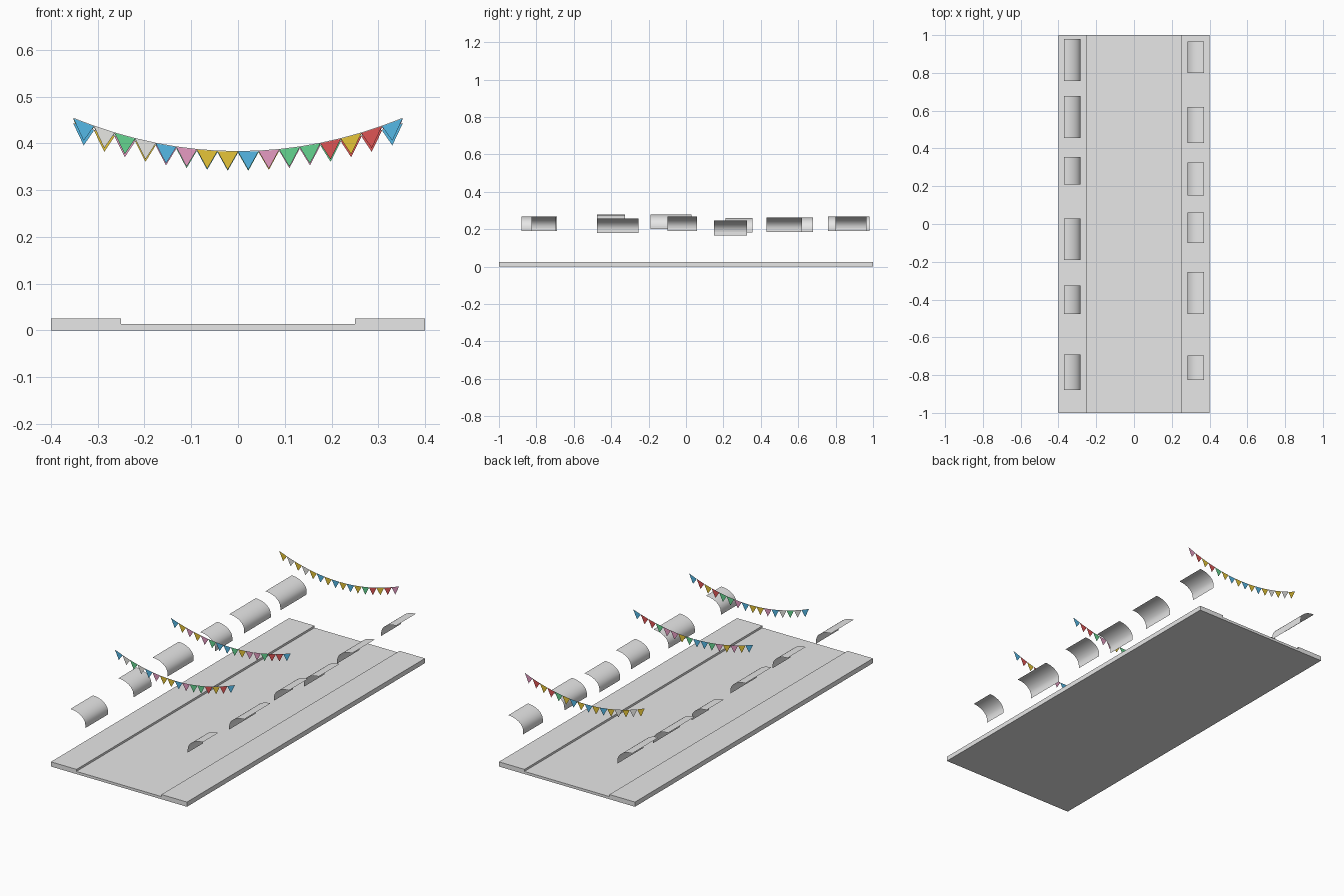
import bpy
import math

cube = bpy.data.objects.get("Cube")
if cube:
    bpy.data.objects.remove(cube, do_unlink=True)


def make_material(name, rgb):
    mat = bpy.data.materials.new(name)
    mat.use_nodes = True
    color = (*rgb, 1.0)
    mat.diffuse_color = color
    bsdf = next(n for n in mat.node_tree.nodes if n.type == 'BSDF_PRINCIPLED')
    bsdf.inputs["Base Color"].default_value = color
    return mat


grey = make_material("stone_grey", (0.8, 0.8, 0.8))
flag_colors = {
    "B": make_material("flag_blue", (0.09, 0.48, 0.79)),
    "W": make_material("flag_white", (0.8, 0.8, 0.77)),
    "G": make_material("flag_green", (0.13, 0.66, 0.28)),
    "P": make_material("flag_pink", (0.79, 0.33, 0.54)),
    "Y": make_material("flag_yellow", (0.79, 0.56, 0.04)),
    "R": make_material("flag_red", (0.74, 0.09, 0.09)),
}


def make_object(name, verts, faces, mats):
    mesh = bpy.data.meshes.new(name)
    mesh.from_pydata(verts, [], faces)
    for mat in mats:
        mesh.materials.append(mat)
    mesh.update()
    obj = bpy.data.objects.new(name, mesh)
    bpy.context.collection.objects.link(obj)
    return obj


def extrude_profile(name, profile, y0, y1, closed=False, flip=False):
    """Sweep an (x, z) profile along y; closed profiles get end caps."""
    n = len(profile)
    verts = [(x, y, z) for y in (y0, y1) for x, z in profile]
    count = n if closed else n - 1
    faces = [(i, (i + 1) % n, n + (i + 1) % n, n + i) for i in range(count)]
    if closed:
        faces += [tuple(reversed(range(n))), tuple(range(n, 2 * n))]
    if flip:
        faces = [tuple(reversed(f)) for f in faces]
    return make_object(name, verts, faces, [grey])


# Street slab: lowered road between two raised pavements
half = [(0.4, 0), (0.4, 0.025), (0.25, 0.025), (0.25, 0.014)]
street_profile = half + [(-x, z) for x, z in reversed(half)]
extrude_profile("street", street_profile, -1, 1, closed=True, flip=True)

# Awnings: thin curved sheets with a hanging front valance
WALL, DEPTH, DROP, VALANCE, STEPS = 0.37, 0.088, 0.061, 0.017, 10


def awning(name, side, y0, y1, top):
    arc = []
    for i in range(STEPS + 1):
        a = math.pi / 2 * i / STEPS
        arc.append((side * (WALL - DEPTH * math.sin(a)),
                    top - DROP * (1 - math.cos(a))))
    arc.append((arc[-1][0], top - DROP - VALANCE))
    obj = extrude_profile(name, arc, y0, y1, flip=side > 0)
    for poly in obj.data.polygons:
        poly.use_smooth = poly.index < STEPS


right_row = [(-0.88, -0.69, 0.268), (-0.477, -0.325, 0.277),
             (-0.19, 0.03, 0.278), (0.21, 0.355, 0.26),
             (0.455, 0.678, 0.262), (0.758, 0.98, 0.268)]
left_row = [(-0.825, -0.695, 0.268), (-0.477, -0.255, 0.257),
            (-0.1, 0.06, 0.267), (0.15, 0.325, 0.245),
            (0.43, 0.62, 0.262), (0.8, 0.965, 0.267)]
for label, side, row in (("right", -1, right_row), ("left", 1, left_row)):
    for k, (y0, y1, top) in enumerate(row):
        awning(f"awning_{label}_{k + 1}", side, y0, y1, top)

# Bunting: sagging string of flat triangular pennants
SPAN, FLAG_HEIGHT = 0.352, 0.039


def bunting(name, y, middle, sag, colors):
    def height(x):
        return middle + sag * (x / SPAN) ** 2

    n = len(colors)
    step = 2 * SPAN / n
    keys = list(flag_colors)
    verts, faces = [], []
    for i in range(n):
        a, b = -SPAN + i * step, -SPAN + (i + 1) * step
        mid = (a + b) / 2
        verts += [(a, y, height(a)), (mid, y, height(mid) - FLAG_HEIGHT),
                  (b, y, height(b))]
        faces.append((3 * i, 3 * i + 1, 3 * i + 2))
    flags = make_object(name + "_flags", verts, faces, flag_colors.values())
    for poly, c in zip(flags.data.polygons, colors):
        poly.material_index = keys.index(c)

    # String as a very thin ribbon along the flag tops
    xs = [-SPAN + i * step for i in range(n + 1)]
    verts = [(x, y, height(x) + dz) for dz in (0, 0.0015) for x in xs]
    faces = [(i, i + 1, n + 2 + i, n + 1 + i) for i in range(n)]
    make_object(name + "_string", verts, faces, [grey])


bunting("front_bunting", -0.53, 0.382, 0.071, "BWGWBPYYBPGGRYRB")
bunting("middle_bunting", -0.06, 0.380, 0.062, "BYPYPGBBGYPPGRRB")
bunting("back_bunting", 0.85, 0.381, 0.070, "YWYWYBYBYBYGRYRP")
